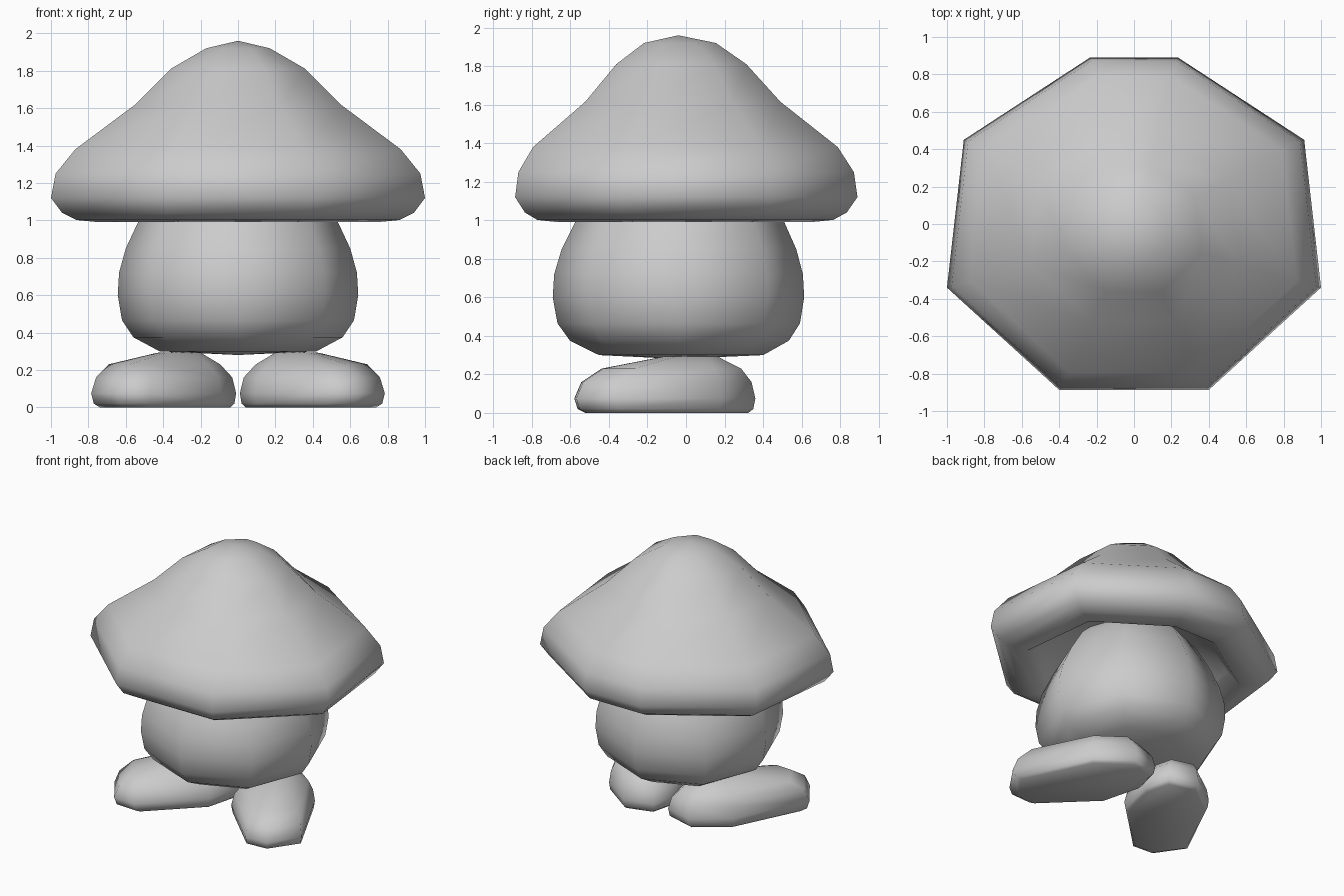
import bpy
import bmesh

cube = bpy.data.objects.get("Cube")
if cube:
    bpy.data.objects.remove(cube)

grey = bpy.data.materials.new("plain_grey")
grey.use_nodes = True
grey.diffuse_color = (0.6, 0.6, 0.6, 1)
grey.node_tree.nodes["Principled BSDF"].inputs["Base Color"].default_value = (0.6, 0.6, 0.6, 1)


def loft(name, outline, rings, start=None, end=None):
    """Skin scaled copies of an outline; rings are (x scale, y scale, z, pivot)."""
    bm = bmesh.new()
    loops = []
    for sx, sy, z, (px, py) in rings:
        loops.append([bm.verts.new((px + (x - px) * sx, py + (y - py) * sy, z))
                      for x, y in outline])
    n = len(outline)
    for low, high in zip(loops, loops[1:]):
        for i in range(n):
            j = (i + 1) % n
            bm.faces.new((low[i], low[j], high[j], high[i]))
    # Close each end with a fan to a point, or with a flat face
    for loop, tip in ((loops[0], start), (loops[-1], end)):
        if tip:
            centre = bm.verts.new(tip)
            for i in range(n):
                bm.faces.new((loop[i], loop[(i + 1) % n], centre))
        else:
            bm.faces.new(loop)
    bmesh.ops.recalc_face_normals(bm, faces=bm.faces)
    mesh = bpy.data.meshes.new(name)
    bm.to_mesh(mesh)
    bm.free()
    mesh.materials.append(grey)
    mesh.polygons.foreach_set("use_smooth", [True] * len(mesh.polygons))
    obj = bpy.data.objects.new(name, mesh)
    bpy.context.collection.objects.link(obj)


# Cap: hollow underside, rounded rim, bell-shaped top
cap_half = [(0.4, -0.887), (1.0, -0.34), (0.91, 0.45), (0.235, 0.89)]
cap_outline = cap_half + [(-x, y) for x, y in reversed(cap_half)]
cap_profile = [(0.5, 0.5, 1.2), (0.66, 0.66, 1.08), (0.74, 0.74, 0.99),
               (0.865, 0.865, 1.002), (0.94, 0.94, 1.04), (1.0, 1.0, 1.12),
               (0.975, 0.98, 1.25), (0.87, 0.89, 1.38), (0.555, 0.57, 1.615),
               (0.36, 0.38, 1.81), (0.17, 0.21, 1.92)]
loft("cap", cap_outline, [(sx, sy, z, (0, -0.04)) for sx, sy, z in cap_profile],
     (0, -0.04, 1.25), (0, -0.04, 1.96))

# Body: rounded octagonal stem with a corner to the front, tucked into the cap
body_outline = [(0, -1), (0.72, -0.71), (1, 0), (0.72, 0.71),
                (0, 1), (-0.72, 0.71), (-1, 0), (-0.72, -0.71)]
body_profile = [(0.42, 0.3), (0.56, 0.375), (0.62, 0.465), (0.643, 0.6),
                (0.636, 0.72), (0.6, 0.85), (0.53, 1.0), (0.44, 1.15), (0.3, 1.28)]
body_rings = []
for s, z in body_profile:
    centre_y = -0.04
    body_rings.append((s, s * 1.015, z, (0, 0)))
loft("body", [(x, y - 0.06) for x, y in body_outline], body_rings,
     (0, -0.04, 0.28), (0, -0.02, 1.34))

# Feet: splayed outwards, sloping from a high heel down to the toe
foot_outline = [(0.47, -0.58), (0.64, -0.57), (0.785, -0.36), (0.52, 0.18),
                (0.27, 0.36), (0.06, 0.3), (0.01, 0.1), (0.09, -0.21)]
foot_profile = [(0.9, 0.0, 0.32, 0.0), (0.97, 0.02, 0.32, 0.0), (1.0, 0.075, 0.32, 0.0),
                (0.94, 0.16, 0.35, 0.03), (0.77, 0.23, 0.38, 0.04), (0.3, 0.292, 0.28, 0.08)]
for side, name in ((1, "left_foot"), (-1, "right_foot")):
    outline = [(side * x, y) for x, y in foot_outline]
    loft(name, outline, [(s, s, z, (side * px, py)) for s, z, px, py in foot_profile],
         None, (side * 0.3, 0.03, 0.297))
